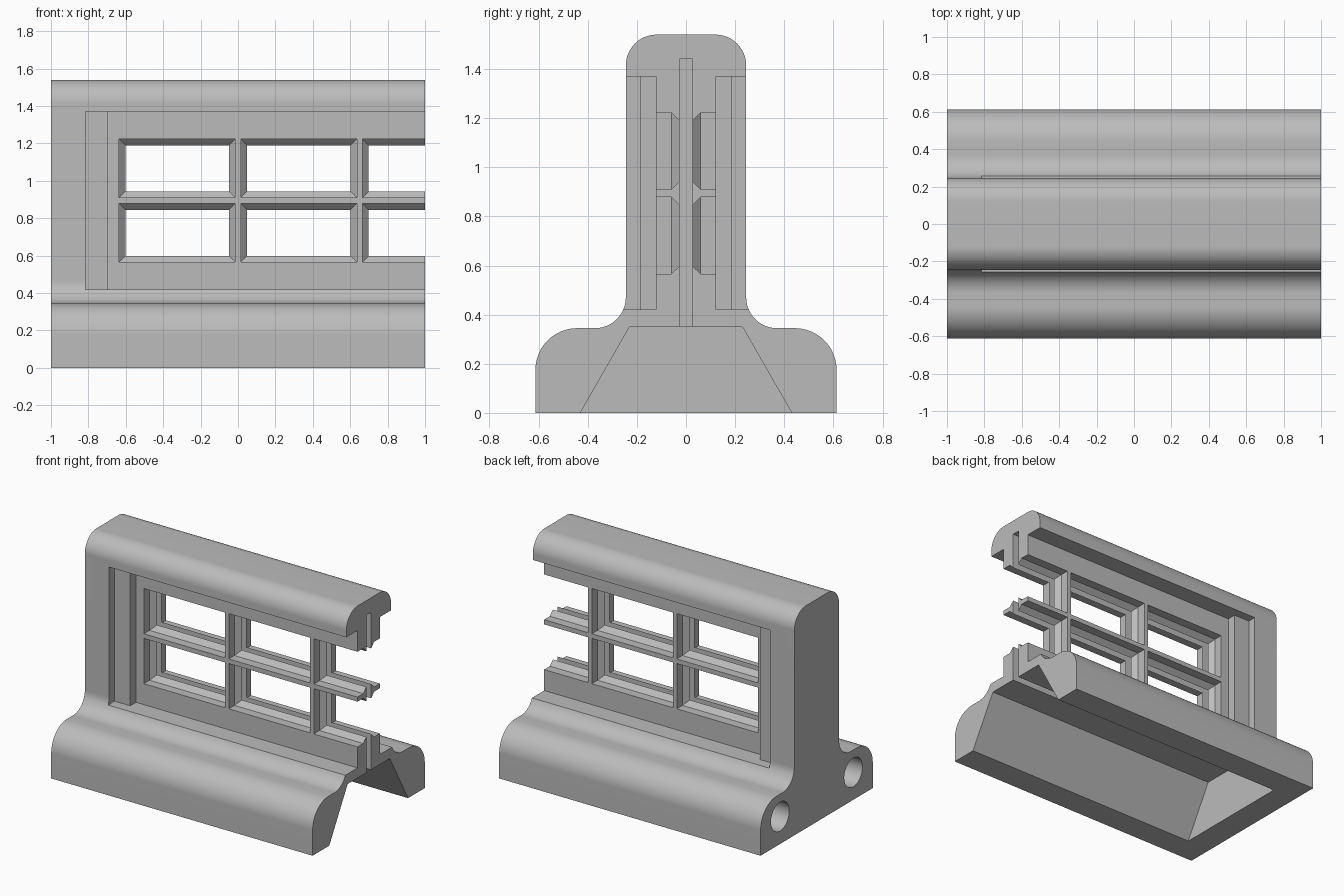
import bpy, bmesh, math

cube = bpy.data.objects.get("Cube")
if cube:
    bpy.data.objects.remove(cube, do_unlink=True)

grey = bpy.data.materials.new("stone grey")
grey.use_nodes = True
grey.diffuse_color = (0.5, 0.5, 0.5, 1)
grey.node_tree.nodes["Principled BSDF"].inputs["Base Color"].default_value = (0.5, 0.5, 0.5, 1)


def loft(name, rings):
    """Closed solid through a list of rings with equal point counts."""
    bm = bmesh.new()
    loops = [[bm.verts.new(p) for p in ring] for ring in rings]
    n = len(loops[0])
    for a, b in zip(loops, loops[1:]):
        for i in range(n):
            j = (i + 1) % n
            bm.faces.new((a[i], a[j], b[j], b[i]))
    bm.faces.new(loops[0])
    bm.faces.new(loops[-1])
    bmesh.ops.recalc_face_normals(bm, faces=bm.faces)
    mesh = bpy.data.meshes.new(name)
    bm.to_mesh(mesh)
    bm.free()
    mesh.materials.append(grey)
    obj = bpy.data.objects.new(name, mesh)
    bpy.context.collection.objects.link(obj)
    return obj


def extrude_x(name, profile, x0, x1):
    return loft(name, [[(x, y, z) for y, z in profile] for x in (x0, x1)])


def box(name, x0, x1, y0, y1, z0, z1):
    return extrude_x(name, [(y0, z0), (y1, z0), (y1, z1), (y0, z1)], x0, x1)


def arc(cy, cz, r, a0, a1, steps=12):
    angles = [math.radians(a0 + (a1 - a0) * i / steps) for i in range(steps + 1)]
    return [(cy + r * math.cos(a), cz + r * math.sin(a)) for a in angles]


# Wall with rounded foot, coved neck and rounded top
half = [(0.613, 0)]
half += arc(0.443, 0.175, 0.17, 0, 90)
half += arc(0.37, 0.47, 0.125, 270, 180)
half += arc(0.12, 1.415, 0.125, 0, 90)
profile = half + [(-y, z) for y, z in reversed(half)]
wall = extrude_x("window_wall", profile, -1, 1)

# Hollow under the foot and the narrow pane slot above it
END = 1.2
cutters = [
    extrude_x("foot_hollow", [(-0.459, -0.05), (0.459, -0.05), (0.23, 0.35), (-0.23, 0.35)], -0.82, END),
    box("pane_slot", -0.70, END, -0.026, 0.026, 0.3, 1.44),
]

# Stepped recess and blind peg hole on each side
for side in (-1, 1):
    for x0, depth in ((-0.815, 0.185), (-0.695, 0.122)):
        cutters.append(box("recess", x0, END, *sorted((side * depth, side * 0.4)), 0.42, 1.37))
    cutters.append(extrude_x("peg_hole", arc(side * 0.4, 0.19, 0.1, 0, 345, 23), -1.1, -0.85))


# Window openings, chamfered towards the pane slot
def opening(x0, x1, z0, z1):
    rings = []
    for y, inset in ((-0.2, 0), (-0.06, 0), (-0.022, 0.037), (0.022, 0.037), (0.06, 0), (0.2, 0)):
        a, b, c, d = x0 + inset, x1 - inset, z0 + inset, z1 - inset
        rings.append([(a, y, c), (b, y, c), (b, y, d), (a, y, d)])
    return loft("window_opening", rings)


for column in range(3):
    left = -0.635 + 0.65 * column
    for bottom in (0.565, 0.91):
        cutters.append(opening(left, left + 0.62, bottom, bottom + 0.313))

# Carve the wall, then drop the cutters
for cutter in cutters:
    cutter.hide_render = True
    mod = wall.modifiers.new(cutter.name, "BOOLEAN")
    mod.operation = "DIFFERENCE"
    mod.solver = "EXACT"
    mod.object = cutter
depsgraph = bpy.context.evaluated_depsgraph_get()
carved = bpy.data.meshes.new_from_object(wall.evaluated_get(depsgraph))
wall.modifiers.clear()
wall.data = carved
for cutter in cutters:
    bpy.data.objects.remove(cutter, do_unlink=True)

# Smooth curves with crisp edges
bpy.ops.object.select_all(action="DESELECT")
wall.select_set(True)
bpy.context.view_layer.objects.active = wall
bpy.ops.object.shade_smooth_by_angle(angle=math.radians(30))
weighted = wall.modifiers.new("even_shading", "WEIGHTED_NORMAL")
weighted.keep_sharp = True
